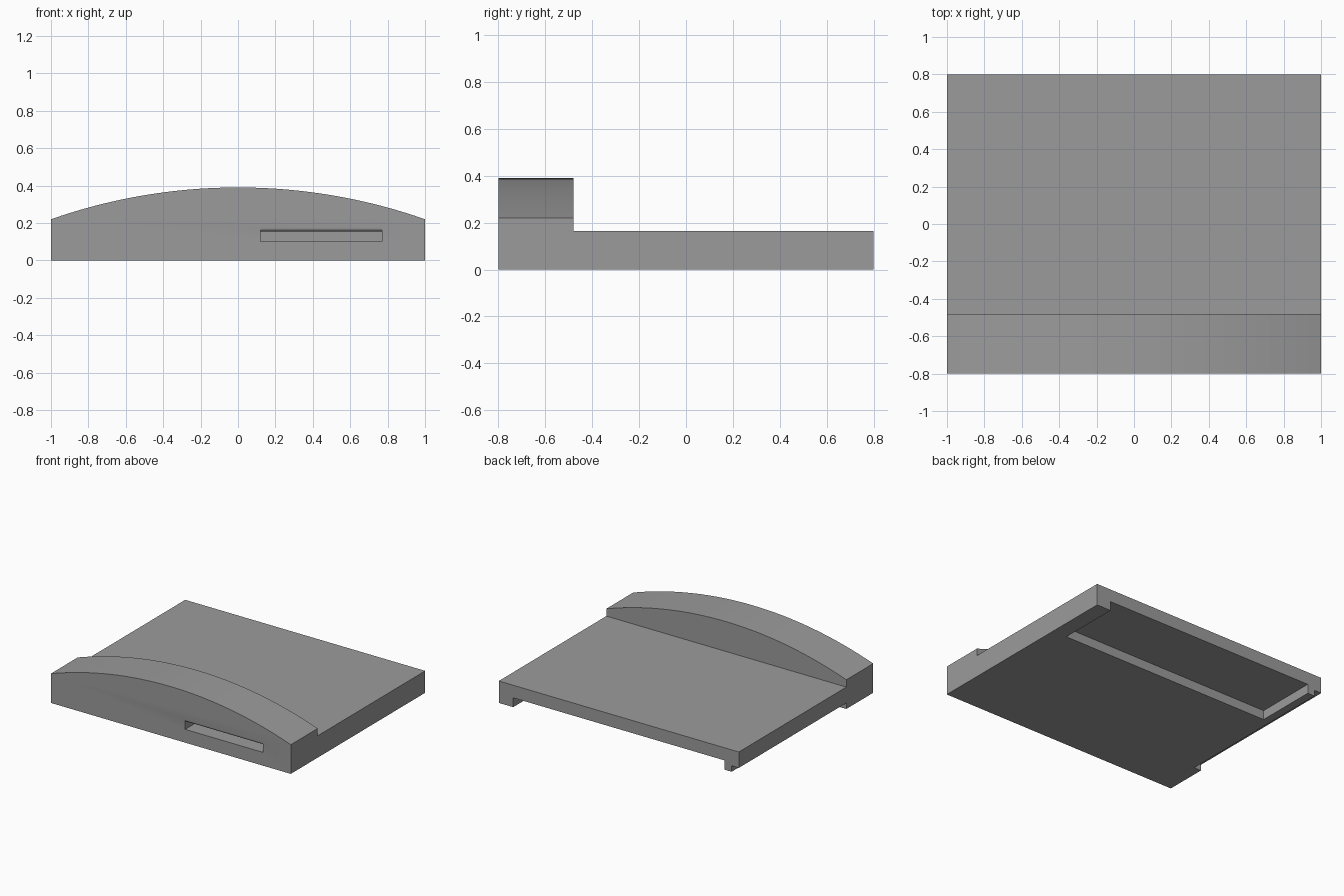
import bpy, bmesh, math
from mathutils import Vector

if "Cube" in bpy.data.objects:
    bpy.data.objects.remove(bpy.data.objects["Cube"])

grey = bpy.data.materials.new("plain grey")
grey.diffuse_color = (0.33, 0.33, 0.33, 1)
grey.use_nodes = True
grey.node_tree.nodes["Principled BSDF"].inputs["Base Color"].default_value = grey.diffuse_color


def prism(name, profile, start, depth):
    """Extrude a closed profile of 3D points along the depth vector."""
    bm = bmesh.new()
    face = bm.faces.new([bm.verts.new(Vector(p) + Vector(start)) for p in profile])
    ext = bmesh.ops.extrude_face_region(bm, geom=[face])
    verts = [v for v in ext["geom"] if isinstance(v, bmesh.types.BMVert)]
    bmesh.ops.translate(bm, verts=verts, vec=depth)
    bmesh.ops.recalc_face_normals(bm, faces=bm.faces)
    mesh = bpy.data.meshes.new(name)
    bm.to_mesh(mesh)
    bm.free()
    mesh.materials.append(grey)
    obj = bpy.data.objects.new(name, mesh)
    bpy.context.collection.objects.link(obj)
    return obj


def box(name, x0, x1, y0, y1, z0, z1):
    profile = [(x0, 0, z0), (x1, 0, z0), (x1, 0, z1), (x0, 0, z1)]
    return prism(name, profile, (0, y0, 0), (0, y1 - y0, 0))


def combine(target, other, operation):
    """Apply a boolean, then drop the helper object."""
    mod = target.modifiers.new(operation, 'BOOLEAN')
    mod.operation, mod.solver, mod.object = operation, 'EXACT', other
    bpy.context.view_layer.objects.active = target
    bpy.ops.object.modifier_apply(modifier=mod.name)
    bpy.data.objects.remove(other)


# Raised front bar with an arched top
EDGE, CROWN, STEPS = 0.22, 0.39, 32
sag = CROWN - EDGE
radius = (1 + sag * sag) / (2 * sag)
half = math.asin(1 / radius)
arch = []
for i in range(STEPS + 1):
    a = half - 2 * half * i / STEPS
    arch.append((radius * math.sin(a), 0, CROWN - radius * (1 - math.cos(a))))
body = prism("housing", [(-1, 0, 0), (1, 0, 0)] + arch, (0, -0.8, 0), (0, 0.32, 0))

# Flat rear deck, merged into the bar
combine(body, box("deck", -1, 1, -0.6, 0.8, 0, 0.165), 'UNION')

# Underside pocket, open at the back
combine(body, box("pocket", -0.88, 0.88, 0.33, 0.9, -0.1, 0.07), 'DIFFERENCE')

# Groove along the lower left edge
combine(body, box("groove", -1.1, -0.94, -0.48, 0.9, -0.1, 0.045), 'DIFFERENCE')

# Front slot with a rounded upper lip
R = 0.018
lip = [(0, -0.8 + R - R * math.cos(t), 0.155 + R - R * math.sin(t))
       for t in (math.pi / 2 * i / 6 for i in range(7))]
slot = [(0, -0.9, 0.10), (0, -0.6, 0.10), (0, -0.6, 0.155)] + lip[::-1] + [(0, -0.9, 0.155 + R)]
combine(body, prism("slot", slot, (0.12, 0, 0), (0.65, 0, 0)), 'DIFFERENCE')

# Smooth the arch and lip, keep the corners crisp
bpy.ops.object.select_all(action='DESELECT')
body.select_set(True)
bpy.context.view_layer.objects.active = body
bpy.ops.object.shade_smooth_by_angle(angle=math.radians(25))
